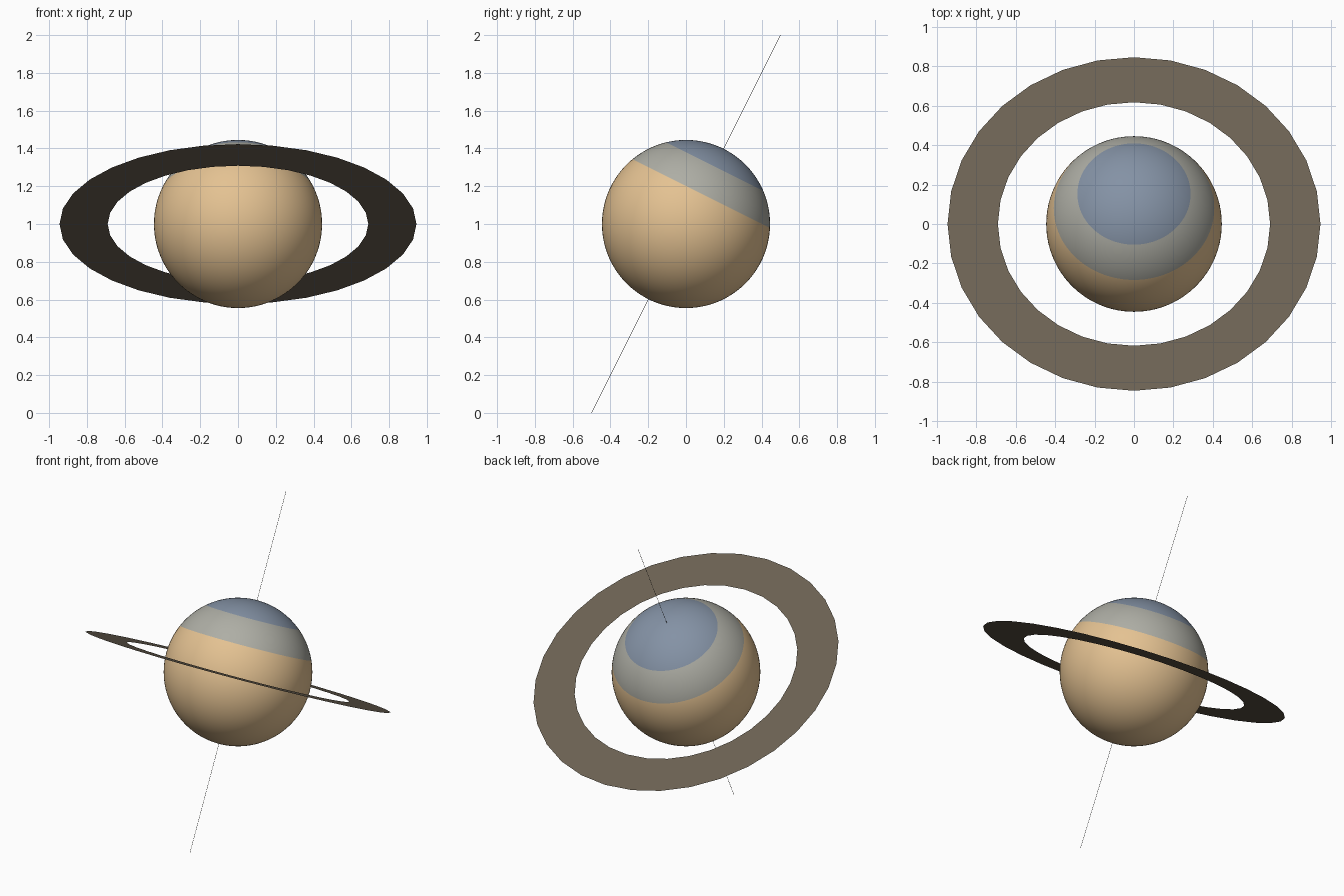
import bpy, bmesh, math
from mathutils import Matrix, Vector

if "Cube" in bpy.data.objects:
    bpy.data.objects.remove(bpy.data.objects["Cube"])

TILT = Matrix.Translation((0, 0, 1)) @ Matrix.Rotation(-math.atan(0.5), 4, 'X')
R = 0.445


def material(name, rgb):
    m = bpy.data.materials.new(name)
    lin = [(c / 255 / 12.92) if c < 11 else ((c / 255 + 0.055) / 1.055) ** 2.4 for c in rgb]
    m.diffuse_color = (*lin, 1)
    m.use_nodes = True
    m.node_tree.nodes["Principled BSDF"].inputs["Base Color"].default_value = m.diffuse_color
    return m


def add_object(name, bm, mats, smooth=False):
    for f in bm.faces:
        f.smooth = smooth
    me = bpy.data.meshes.new(name)
    bm.to_mesh(me)
    bm.free()
    for m in mats:
        me.materials.append(m)
    ob = bpy.data.objects.new(name, me)
    ob.matrix_world = TILT
    bpy.context.collection.objects.link(ob)
    return ob


tan = material("sandy tan", (228, 194, 146))
grey = material("pale grey", (174, 174, 165))
blue = material("slate blue", (132, 146, 165))
brown = material("ring brown", (108, 98, 83))
dark = material("axis grey", (90, 90, 85))

# planet: colour bands cut at two heights along the tilted axis
BANDS = (0.18, 0.34)
bm = bmesh.new()
bmesh.ops.create_uvsphere(bm, u_segments=96, v_segments=64, radius=R)
for h in BANDS:
    bmesh.ops.bisect_plane(bm, geom=bm.verts[:] + bm.edges[:] + bm.faces[:],
                           plane_co=(0, 0, h), plane_no=(0, 0, 1))
for f in bm.faces:
    f.material_index = sum(f.calc_center_median().z > h for h in BANDS)
add_object("planet", bm, [tan, grey, blue], True)

# flat 32-sided ring
bm = bmesh.new()
N = 32
loops = [[bm.verts.new((r * math.cos(2 * math.pi * i / N), r * math.sin(2 * math.pi * i / N), 0))
          for i in range(N)] for r in (0.69, 0.945)]
for i in range(N):
    j = (i + 1) % N
    bm.faces.new((loops[0][i], loops[1][i], loops[1][j], loops[0][j]))
add_object("ring", bm, [brown])

# hair-thin rotation axis
bm = bmesh.new()
bmesh.ops.create_cone(bm, cap_ends=True, segments=8, radius1=0.001, radius2=0.001, depth=math.sqrt(5))
add_object("axis", bm, [dark])
